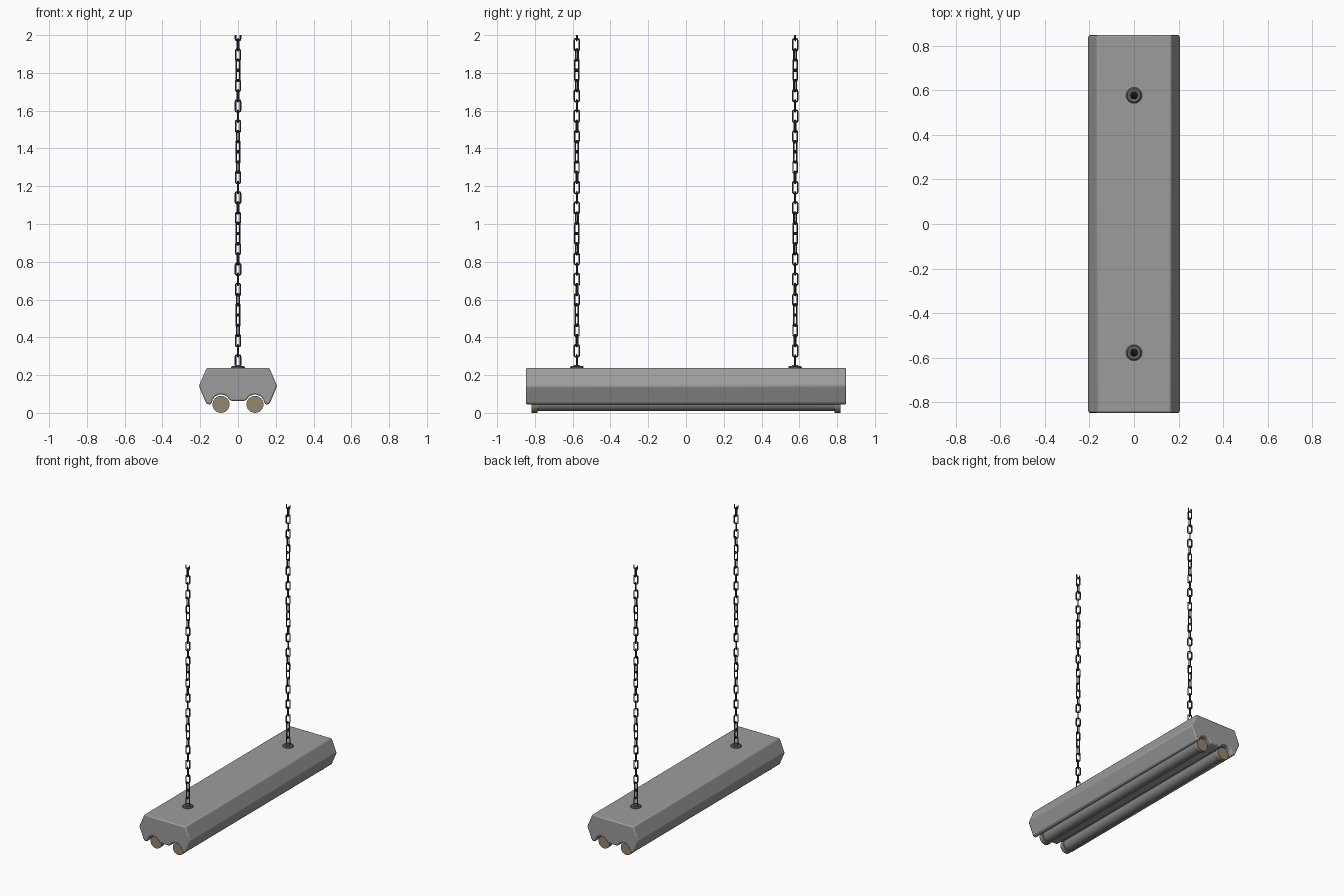
import bpy, bmesh, math
from mathutils import Matrix, Vector

cube = bpy.data.objects.get("Cube")
if cube:
    bpy.data.objects.remove(cube, do_unlink=True)


def material(name, rgb):
    m = bpy.data.materials.new(name)
    m.use_nodes = True
    m.diffuse_color = (*rgb, 1)
    m.node_tree.nodes["Principled BSDF"].inputs["Base Color"].default_value = (*rgb, 1)
    return m


GREY = material("painted_grey", (0.335, 0.335, 0.335))
TUBE = material("tube_grey", (0.23, 0.23, 0.23))
TAN = material("tan_cap", (0.29, 0.24, 0.155))
MOUNT = material("mount_dark_grey", (0.12, 0.12, 0.12))
CHAIN = material("chain_dark_steel", (0.05, 0.05, 0.053))


def finish(bm, name, mat, bevel=0, angle=35):
    bmesh.ops.recalc_face_normals(bm, faces=bm.faces)
    me = bpy.data.meshes.new(name)
    bm.to_mesh(me)
    bm.free()
    ob = bpy.data.objects.new(name, me)
    bpy.context.collection.objects.link(ob)
    me.materials.append(mat)
    if bevel:
        mod = ob.modifiers.new("soft_edges", 'BEVEL')
        mod.width, mod.segments = bevel, 2
        mod.limit_method, mod.angle_limit = 'ANGLE', math.radians(30)
    bpy.ops.object.select_all(action='DESELECT')
    ob.select_set(True)
    bpy.context.view_layer.objects.active = ob
    bpy.ops.object.shade_smooth_by_angle(angle=math.radians(angle))
    return ob


def cylinder(name, mat, radius, y0, y1, x, z, sides=24):
    bm = bmesh.new()
    bmesh.ops.create_cone(bm, cap_ends=True, segments=sides, radius1=radius,
                          radius2=radius, depth=y1 - y0)
    bmesh.ops.transform(bm, verts=bm.verts, matrix=Matrix.Translation(
        (x, (y0 + y1) / 2, z)) @ Matrix.Rotation(math.pi / 2, 4, 'X'))
    return finish(bm, name, mat)


# Housing: mirrored outline with a close channel over each tube
TUBE_X, TUBE_Z = 0.09, 0.049
half = [(0.166, 0.238), (0.207, 0.142), (0.168, 0.05), (0.15, 0.043)]
for i in range(9):
    a = math.radians(5 + 150 * i / 8)
    half.append((TUBE_X + 0.049 * math.cos(a), TUBE_Z + 0.049 * math.sin(a)))
half += [(0.034, 0.063)]
outline = half + [(-x, z) for x, z in reversed(half)]
bm = bmesh.new()
face = bm.faces.new([bm.verts.new((x, -0.848, z)) for x, z in outline])
ext = bmesh.ops.extrude_face_region(bm, geom=[face])
bmesh.ops.translate(bm, vec=(0, 1.696, 0),
                    verts=[v for v in ext["geom"] if isinstance(v, bmesh.types.BMVert)])
finish(bm, "housing", GREY, bevel=0.01)

# Tubes with end caps
for side, x in (("left", TUBE_X), ("right", -TUBE_X)):
    cylinder(side + "_tube", TUBE, 0.04, -0.79, 0.79, x, TUBE_Z)
    for end, s in (("front", -1), ("back", 1)):
        a, b = sorted((s * 0.785, s * 0.817))
        cylinder(f"{side}_{end}_tube_cap", TAN, 0.045, a, b, x, 0.045)


def add_link(bm, centre, turn, length=0.071, width=0.035, wire=0.0043):
    """Rounded rectangular ring swept with a six-sided wire."""
    w, h, r = width / 2 - wire, length / 2 - wire, 0.007
    path = []
    for q, (sx, sz) in enumerate(((1, 1), (-1, 1), (-1, -1), (1, -1))):
        for k in range(3):
            a = (q + k / 2) * math.pi / 2
            out = Vector((math.cos(a), 0, math.sin(a)))
            path.append((Vector((sx * (w - r), 0, sz * (h - r))) + r * out, out))
    place = Matrix.Translation(centre) @ Matrix.Rotation(turn, 4, 'Z')
    rings = []
    for p, out in path:
        rings.append([bm.verts.new(place @ (p + wire * (
            out * math.cos(t * math.pi / 3) + Vector((0, math.sin(t * math.pi / 3), 0)))))
            for t in range(6)])
    for i, ring in enumerate(rings):
        nxt = rings[(i + 1) % len(rings)]
        for t in range(6):
            u = (t + 1) % 6
            bm.faces.new((ring[t], ring[u], nxt[u], nxt[t]))


def lathe(name, mat, profile, y, sides=24):
    bm = bmesh.new()
    verts = [bm.verts.new((r, 0, z)) for r, z in profile]
    edges = [bm.edges.new(pair) for pair in zip(verts, verts[1:])]
    bmesh.ops.spin(bm, geom=verts + edges, cent=(0, 0, 0), axis=(0, 0, 1),
                   angle=math.tau, steps=sides)
    bmesh.ops.remove_doubles(bm, verts=bm.verts, dist=0.0001)
    bmesh.ops.translate(bm, verts=bm.verts, vec=(0, y, 0))
    return finish(bm, name, mat)


# Chain mounts and slowly twisting chains, cut off level at the top
TOP, PITCH, LINKS = 2.0, 0.054, 33
for end, y in (("front", -0.578), ("back", 0.578)):
    lathe(end + "_chain_mount", MOUNT,
          [(0, 0.23), (0.036, 0.23), (0.036, 0.242), (0.03, 0.249),
           (0.017, 0.249), (0.014, 0.254), (0, 0.254)], y)
    bm = bmesh.new()
    for i in range(LINKS):
        add_link(bm, (0, y, TOP + 0.003 - PITCH * i), math.radians(5 + 101.25 * i))
    cut = bmesh.ops.bisect_plane(bm, geom=bm.verts[:] + bm.edges[:] + bm.faces[:],
                                 plane_co=(0, 0, TOP), plane_no=(0, 0, 1),
                                 clear_outer=True)
    bmesh.ops.holes_fill(bm, edges=[e for e in cut["geom_cut"]
                                    if isinstance(e, bmesh.types.BMEdge)])
    finish(bm, end + "_chain", CHAIN, angle=50)
